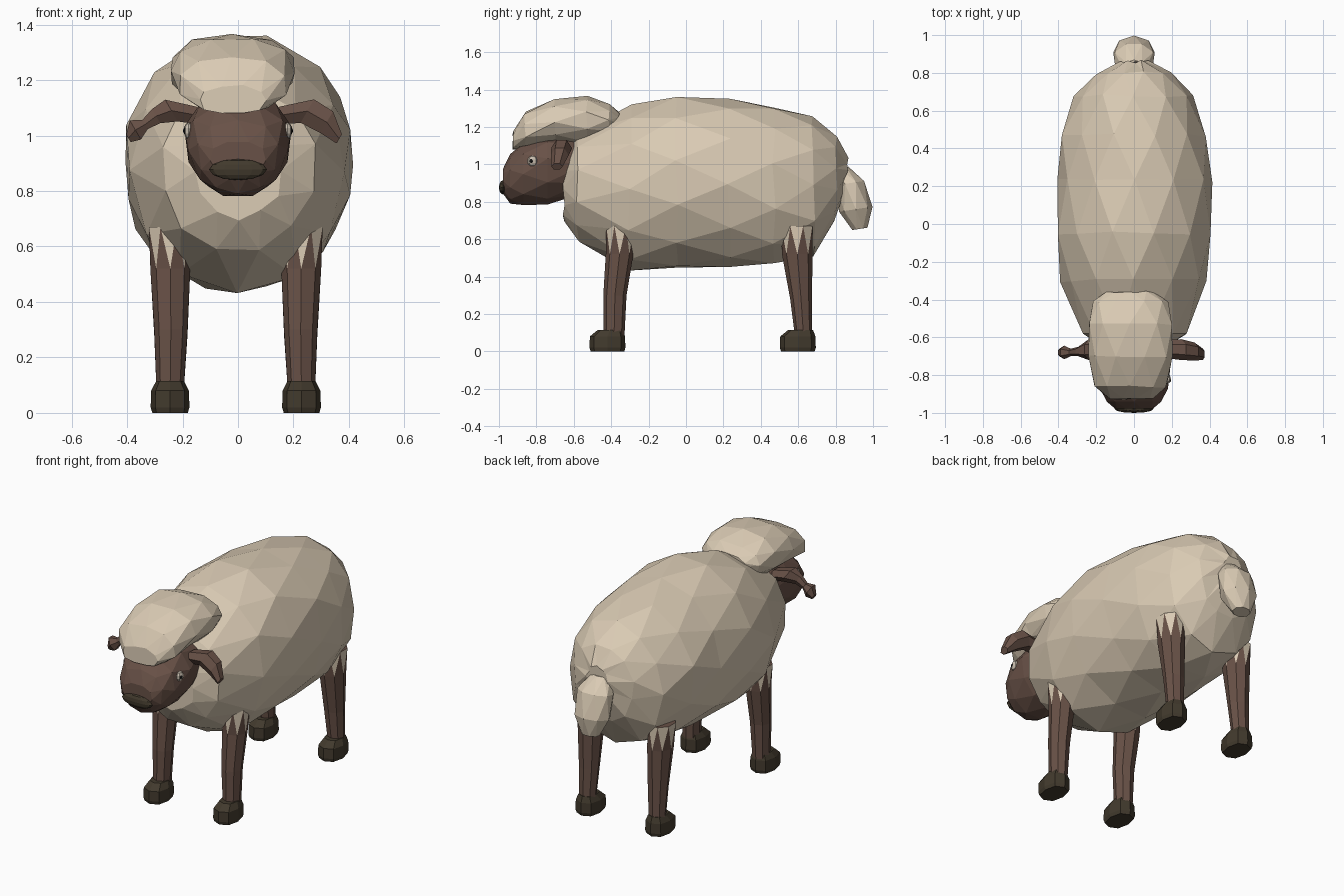
import bpy, bmesh, math, random
from mathutils import Vector

cube = bpy.data.objects.get("Cube")
if cube:
    bpy.data.objects.remove(cube, do_unlink=True)
random.seed(4)


def material(name, rgb):
    m = bpy.data.materials.new(name)
    m.use_nodes = True
    m.diffuse_color = (*rgb, 1)
    m.node_tree.nodes["Principled BSDF"].inputs["Base Color"].default_value = (*rgb, 1)
    return m


WOOL = material("cream_wool", (0.7, 0.595, 0.455))
SKIN = material("brown_skin", (0.14, 0.083, 0.063))
HOOF = material("dark_hoof", (0.054, 0.042, 0.026))
EYE = material("pale_eye", (0.6, 0.53, 0.44))
PUPIL = material("black_pupil", (0.01, 0.01, 0.01))

X, Y, Z = Vector((1, 0, 0)), Vector((0, 1, 0)), Vector((0, 0, 1))


def finish(bm, name, mats):
    bmesh.ops.recalc_face_normals(bm, faces=bm.faces[:])
    me = bpy.data.meshes.new(name)
    bm.to_mesh(me)
    bm.free()
    ob = bpy.data.objects.new(name, me)
    bpy.context.collection.objects.link(ob)
    for m in mats:
        me.materials.append(m)


def loft(name, rings, u, v, mats, sides=8, power=1.0, stagger=True, jitter=0.0, egg=0.0, spikes=False):
    """Skin rings of (centre, u radius, v radius); spikes makes the last band a two-colour zigzag."""
    bm = bmesh.new()
    loops, shifts = [], []
    for i, (c, ru, rv) in enumerate(rings):
        shift = 0.5 if (stagger and i % 2) or (spikes and i == len(rings) - 1) else 0.0
        loop = []
        for k in range(sides):
            a = 2 * math.pi * (k + shift) / sides
            ca, sa = math.cos(a), math.sin(a)
            pu = math.copysign(abs(ca) ** power, ca) * (1 + egg * sa)
            pv = math.copysign(abs(sa) ** power, sa)
            p = Vector(c) + u * ru * pu + v * rv * pv
            p += Vector([random.uniform(-jitter, jitter) for _ in range(3)])
            loop.append(bm.verts.new(p))
        loops.append(loop)
        shifts.append(shift)
    for i in range(len(loops) - 1):
        a, b = loops[i], loops[i + 1]
        sa, sb = shifts[i], shifts[i + 1]
        for k in range(sides):
            n = (k + 1) % sides
            if sa == sb:
                bm.faces.new((a[k], a[n], b[n], b[k]))
            elif sa > sb:
                bm.faces.new((b[k], b[n], a[k]))
                bm.faces.new((a[k], a[n], b[n]))
            else:
                bm.faces.new((a[k], a[n], b[k]))
                f = bm.faces.new((b[k], b[n], a[n]))
                if spikes:
                    f.material_index = 1
    bm.faces.new(loops[0])
    bm.faces.new(loops[-1])
    finish(bm, name, mats)


def along_y(profile, x=0.0):
    """Turn (y, bottom, top, half width) rows into rings."""
    return [((x, y, (lo + hi) / 2), w, (hi - lo) / 2) for y, lo, hi, w in profile]


def ball(name, centre, radii, mat, segments=8, rows=5):
    bm = bmesh.new()
    bmesh.ops.create_uvsphere(bm, u_segments=segments, v_segments=rows, radius=1)
    for p in bm.verts:
        p.co = Vector(centre) + Vector([a * b for a, b in zip(p.co, radii)])
    finish(bm, name, [mat])


# Fleece body, cap and tail
body = along_y([(-0.65, 0.7, 1.05, 0.16), (-0.58, 0.585, 1.18, 0.28), (-0.3, 0.44, 1.315, 0.39),
                (-0.05, 0.44, 1.37, 0.415), (0.23, 0.45, 1.35, 0.415), (0.47, 0.46, 1.31, 0.385),
                (0.68, 0.515, 1.25, 0.32), (0.8, 0.69, 1.15, 0.2), (0.86, 0.88, 1.04, 0.07)])
loft("fleece_body", body, X, Z, [WOOL], sides=12, power=0.97, jitter=0.01)

cap = along_y([(-0.925, 1.075, 1.18, 0.12), (-0.86, 1.085, 1.28, 0.2), (-0.7, 1.11, 1.35, 0.225),
               (-0.53, 1.1, 1.365, 0.23), (-0.41, 1.14, 1.325, 0.2), (-0.36, 1.2, 1.28, 0.13)], x=-0.02)
loft("fleece_cap", cap, X, Z, [WOOL], sides=10, power=0.88, jitter=0.005)

tail = [((0, 0.82, 0.98), 0.06, 0.05), ((0, 0.88, 0.9), 0.11, 0.08),
        ((0, 0.908, 0.76), 0.11, 0.092), ((0, 0.93, 0.655), 0.055, 0.045)]
loft("tail", tail, X, Vector((0, 0.97, 0.15)), [WOOL], sides=8)

# Head, mouth and eyes
head = along_y([(-0.978, 0.84, 0.98, 0.1), (-0.94, 0.79, 1.055, 0.145), (-0.87, 0.775, 1.12, 0.18),
                (-0.74, 0.785, 1.15, 0.195), (-0.55, 0.84, 1.14, 0.16)])
loft("head", head, X, Z, [SKIN], sides=10, power=0.9, egg=0.14)
ball("mouth", (0, -0.979, 0.877), (0.104, 0.021, 0.038), HOOF, 12, 6)

for side, s in (("left", 1), ("right", -1)):
    ball(side + "_eye", (s * 0.178, -0.82, 1.017), (0.018, 0.028, 0.03), EYE)
    ball(side + "_pupil", (s * 0.188, -0.826, 1.017), (0.01, 0.012, 0.013), PUPIL)

# Ears: the left droops evenly, the right pinches before its tip
left_ear = [((0.13, -0.66, 1.07), 0.045, 0.045), ((0.25, -0.665, 1.088), 0.055, 0.056),
            ((0.32, -0.675, 1.048), 0.048, 0.052), ((0.365, -0.69, 0.988), 0.03, 0.022)]
right_ear = [((-0.13, -0.66, 1.07), 0.045, 0.045), ((-0.24, -0.665, 1.09), 0.055, 0.052),
             ((-0.295, -0.675, 1.07), 0.025, 0.034), ((-0.335, -0.68, 1.04), 0.02, 0.022),
             ((-0.37, -0.68, 1.02), 0.036, 0.046), ((-0.395, -0.68, 0.99), 0.02, 0.018)]
for side, s, rings in (("left", 1, left_ear), ("right", -1, right_ear)):
    loft(side + "_ear", rings, Y, Vector((s * 0.5, 0, 0.87)), [SKIN], sides=6, stagger=False)

# Legs with a zigzag wool edge, and hooves
front_path = [(0.06, 0.245, -0.385, 0.048, 0.055), (0.3, 0.242, -0.38, 0.06, 0.062),
              (0.52, 0.244, -0.355, 0.072, 0.074), (0.67, 0.25, -0.352, 0.077, 0.08)]
back_path = [(0.06, 0.245, 0.63, 0.048, 0.045), (0.28, 0.242, 0.615, 0.06, 0.058),
             (0.52, 0.244, 0.595, 0.072, 0.082), (0.67, 0.25, 0.592, 0.077, 0.09)]
for end, path, hoof_y in (("front", front_path, -0.42), ("back", back_path, 0.598)):
    for side, s, offset in (("left", 1, -0.016), ("right", -1, 0)):
        rings = [((s * x + offset, y, z), rx, ry) for z, x, y, rx, ry in path]
        loft(f"{end}_{side}_leg", rings, X, Y, [SKIN, WOOL], sides=8, stagger=False, spikes=True)
        c = s * 0.245 + offset
        hoof = [((c, hoof_y, 0), 0.064, 0.09), ((c, hoof_y, 0.02), 0.07, 0.096),
                ((c, hoof_y, 0.08), 0.068, 0.094), ((c, hoof_y + 0.015, 0.115), 0.05, 0.066)]
        loft(f"{end}_{side}_hoof", hoof, X, Y, [HOOF], sides=8, power=0.8, stagger=False)
